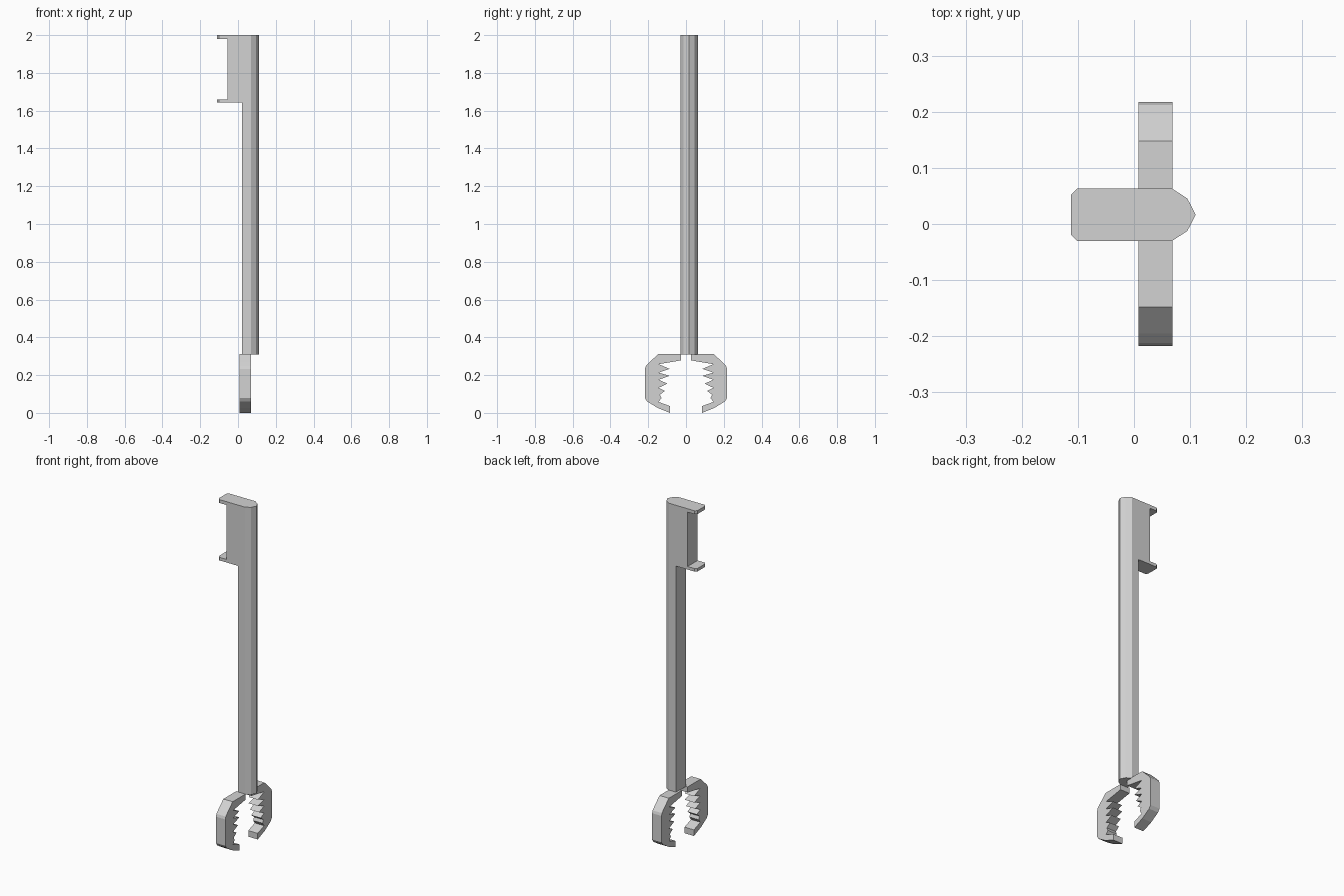
import bpy
import bmesh
from mathutils import Vector

cube = bpy.data.objects.get("Cube")
if cube:
    bpy.data.objects.remove(cube, do_unlink=True)

grey = bpy.data.materials.new("plain grey")
grey.use_nodes = True
colour = (0.65, 0.65, 0.65, 1)
grey.diffuse_color = colour
grey.node_tree.nodes["Principled BSDF"].inputs["Base Color"].default_value = colour


def prism(name, points, offset):
    """Extrude a closed outline of 3D points into a flat-shaded solid."""
    bm = bmesh.new()
    face = bm.faces.new([bm.verts.new(p) for p in points])
    extruded = bmesh.ops.extrude_face_region(bm, geom=[face])["geom"]
    moved = [g for g in extruded if isinstance(g, bmesh.types.BMVert)]
    bmesh.ops.translate(bm, vec=Vector(offset), verts=moved)
    bmesh.ops.recalc_face_normals(bm, faces=bm.faces)
    mesh = bpy.data.meshes.new(name)
    bm.to_mesh(mesh)
    bm.free()
    mesh.materials.append(grey)
    obj = bpy.data.objects.new(name, mesh)
    bpy.context.collection.objects.link(obj)
    return obj


# Pole cross-section: rounded nose on +x, square or chamfered back on -x
MID_Y, HALF = 0.0165, 0.0465
NOSE = [(0.068, HALF), (0.095, 0.029)]


def pole_part(name, back_x, z0, z1, chamfer=0.0):
    side = NOSE[::-1] + [(back_x + chamfer, HALF)]
    if chamfer:
        side.append((back_x, HALF - chamfer))
    side = [(0.095, 0.029), (0.068, HALF)] + side[2:]
    outline = [(0.11, 0)] + side + [(x, -y) for x, y in reversed(side)]
    prism(name, [(x, MID_Y + y, z0) for x, y in outline], (0, 0, z1 - z0))


pole_part("pole", 0.022, 0.308, 1.642)
pole_part("lower_flange", -0.112, 1.642, 1.66, 0.011)
pole_part("handle_block", -0.055, 1.66, 1.98)
pole_part("upper_flange", -0.112, 1.98, 2.0, 0.011)

# Jaw outline as (distance from the middle, height)
outer = [(0.027, 0.313), (0.148, 0.313), (0.195, 0.268), (0.212, 0.25),
         (0.217, 0.235), (0.217, 0.08), (0.205, 0.062), (0.15, 0.028),
         (0.085, 0.002), (0.085, 0.038), (0.145, 0.06)]
teeth = [(0.13, 0.08), (0.138, 0.098), (0.112, 0.118), (0.145, 0.135),
         (0.098, 0.157), (0.145, 0.177), (0.087, 0.198), (0.145, 0.215),
         (0.087, 0.235), (0.145, 0.26)]
jaw = outer + teeth + [(0.027, 0.28)]

for name, sign in (("front_jaw", -1), ("back_jaw", 1)):
    prism(name, [(0.008, sign * d, z - 0.002) for d, z in jaw], (0.061, 0, 0))
